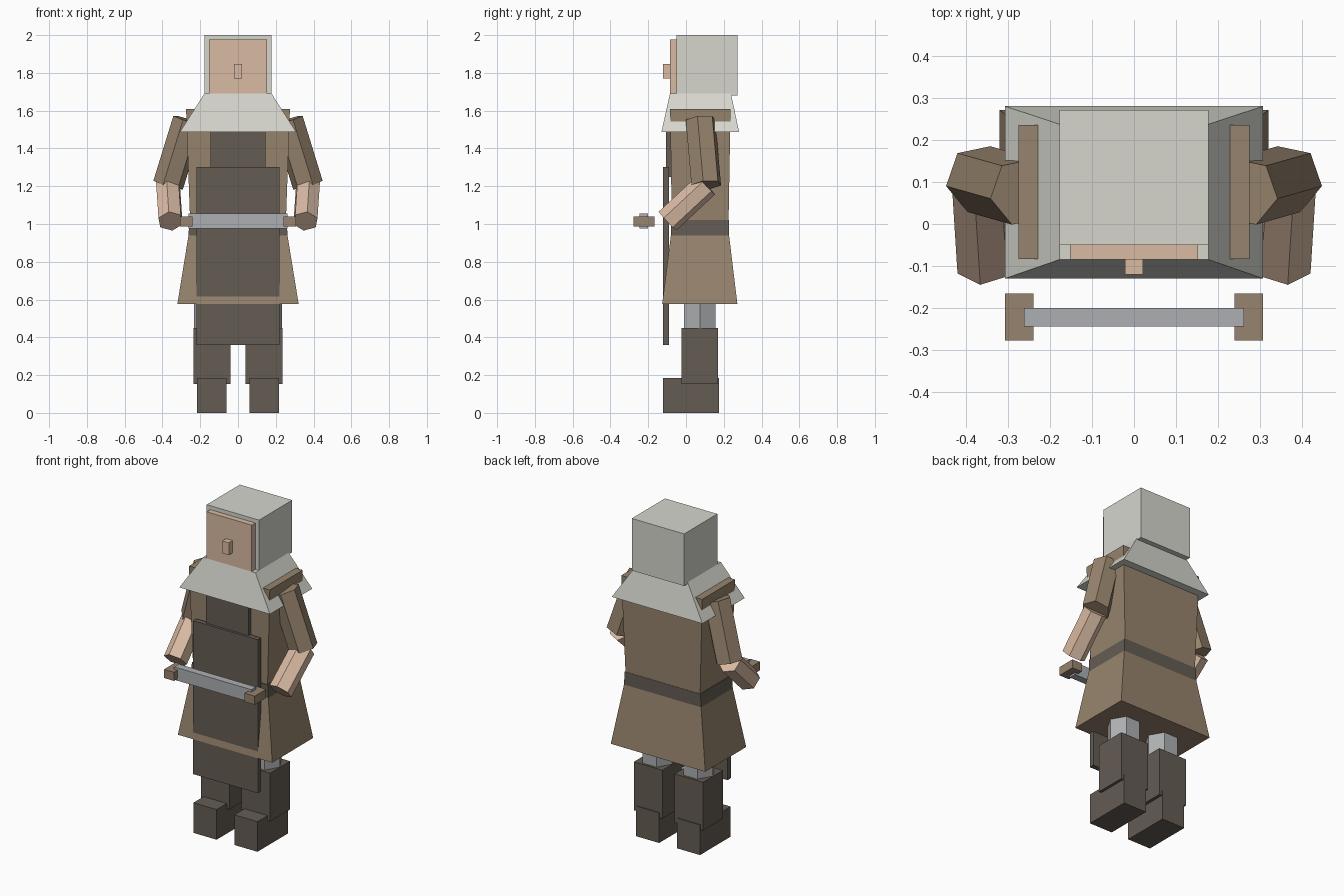
import bpy, bmesh, math
from mathutils import Vector

if "Cube" in bpy.data.objects:
    bpy.data.objects.remove(bpy.data.objects["Cube"])


def material(name, rgb):
    m = bpy.data.materials.new(name)
    lin = [((c / 255 + 0.055) / 1.055) ** 2.4 for c in rgb]
    m.diffuse_color = (*lin, 1)
    m.use_nodes = True
    m.node_tree.nodes["Principled BSDF"].inputs["Base Color"].default_value = m.diffuse_color
    return m


CLOTH = material("pale_cloth", (214, 214, 206))
SKIN = material("skin", (217, 187, 163))
BROWN = material("brown_wool", (151, 132, 110))
DARK = material("dark_leather", (100, 92, 84))
GREY = material("grey", (174, 175, 178))


def loft(name, bottom, top, mat):
    """Closed solid between two rings of points."""
    bm = bmesh.new()
    a = [bm.verts.new(p) for p in bottom]
    b = [bm.verts.new(p) for p in top]
    n = len(a)
    bm.faces.new(a[::-1])
    bm.faces.new(b)
    for i in range(n):
        j = (i + 1) % n
        bm.faces.new((a[i], a[j], b[j], b[i]))
    bmesh.ops.recalc_face_normals(bm, faces=bm.faces)
    me = bpy.data.meshes.new(name)
    bm.to_mesh(me)
    bm.free()
    me.materials.append(mat)
    ob = bpy.data.objects.new(name, me)
    bpy.context.collection.objects.link(ob)
    return ob


def rect(x0, x1, y0, y1, z):
    return [(x0, y0, z), (x1, y0, z), (x1, y1, z), (x0, y1, z)]


def box(name, x, y, z, mat):
    return loft(name, rect(*x, *y, z[0]), rect(*x, *y, z[1]), mat)


def frustum(name, low, high, mat):
    """low / high = (half width, y front, y back, z)"""
    return loft(name, rect(-low[0], *low), rect(-high[0], *high), mat)


def hex_limb(name, p, q, r, side, roll, mat):
    """Six-sided prism from p to q; roll is measured from the outward side."""
    p, q = Vector(p), Vector(q)
    axis = (q - p).normalized()
    u = Vector((side, 0, 0))
    u = (u - axis * u.dot(axis)).normalized()
    v = axis.cross(u) * side
    ring = [r * (math.cos(t) * u + math.sin(t) * v)
            for t in (math.radians(roll + 60 * k) for k in range(6))]
    return loft(name, [p + o for o in ring], [q + o for o in ring], mat)


# Head
box("hood", (-0.178, 0.178), (-0.05, 0.272), (1.68, 2.0), CLOTH)
box("face", (-0.153, 0.153), (-0.085, -0.045), (1.68, 1.976), SKIN)
box("nose", (-0.022, 0.022), (-0.121, -0.08), (1.77, 1.846), SKIN)
frustum("cowl", (0.308, -0.13, 0.281, 1.487), (0.178, -0.085, 0.238, 1.69), CLOTH)

# Body; the shoulder corners of the torso poke through the cowl
frustum("torso", (0.253, -0.075, 0.225, 1.0), (0.275, -0.084, 0.236, 1.61), BROWN)
frustum("belt", (0.262, -0.08, 0.228, 0.94), (0.258, -0.08, 0.227, 1.02), DARK)
frustum("skirt", (0.321, -0.126, 0.272, 0.577), (0.262, -0.08, 0.228, 0.94), BROWN)

# Apron
box("apron_bib", (-0.145, 0.145), (-0.106, -0.07), (1.25, 1.55), DARK)
box("apron", (-0.22, 0.22), (-0.121, -0.09), (0.36, 1.303), DARK)

# Held tool: bar with two grips
box("tool_bar", (-0.262, 0.262), (-0.245, -0.2), (0.976, 1.055), GREY)

for s, tag in ((-1, "left"), (1, "right")):
    def span(a, b):
        return sorted((s * a, s * b))

    box("grip_" + tag, span(0.24, 0.308), (-0.278, -0.166), (0.987, 1.04), BROWN)
    # Arms
    elbow = (s * 0.37, 0.107, 1.206)
    hex_limb("upper_arm_" + tag, (s * 0.264, 0.077, 1.55), elbow, 0.083, s, 10, BROWN)
    hex_limb("forearm_" + tag, elbow, (s * 0.357, -0.098, 1.015), 0.069, s, 22, SKIN)
    # Legs and boots
    hex_limb("leg_" + tag, (s * 0.138, 0.073, 0.2), (s * 0.138, 0.073, 0.75), 0.095, s, 0, GREY)
    box("boot_shaft_" + tag, span(0.041, 0.235), (-0.023, 0.17), (0.153, 0.45), DARK)
    box("boot_foot_" + tag, span(0.06, 0.218), (-0.122, 0.175), (0, 0.185), DARK)
